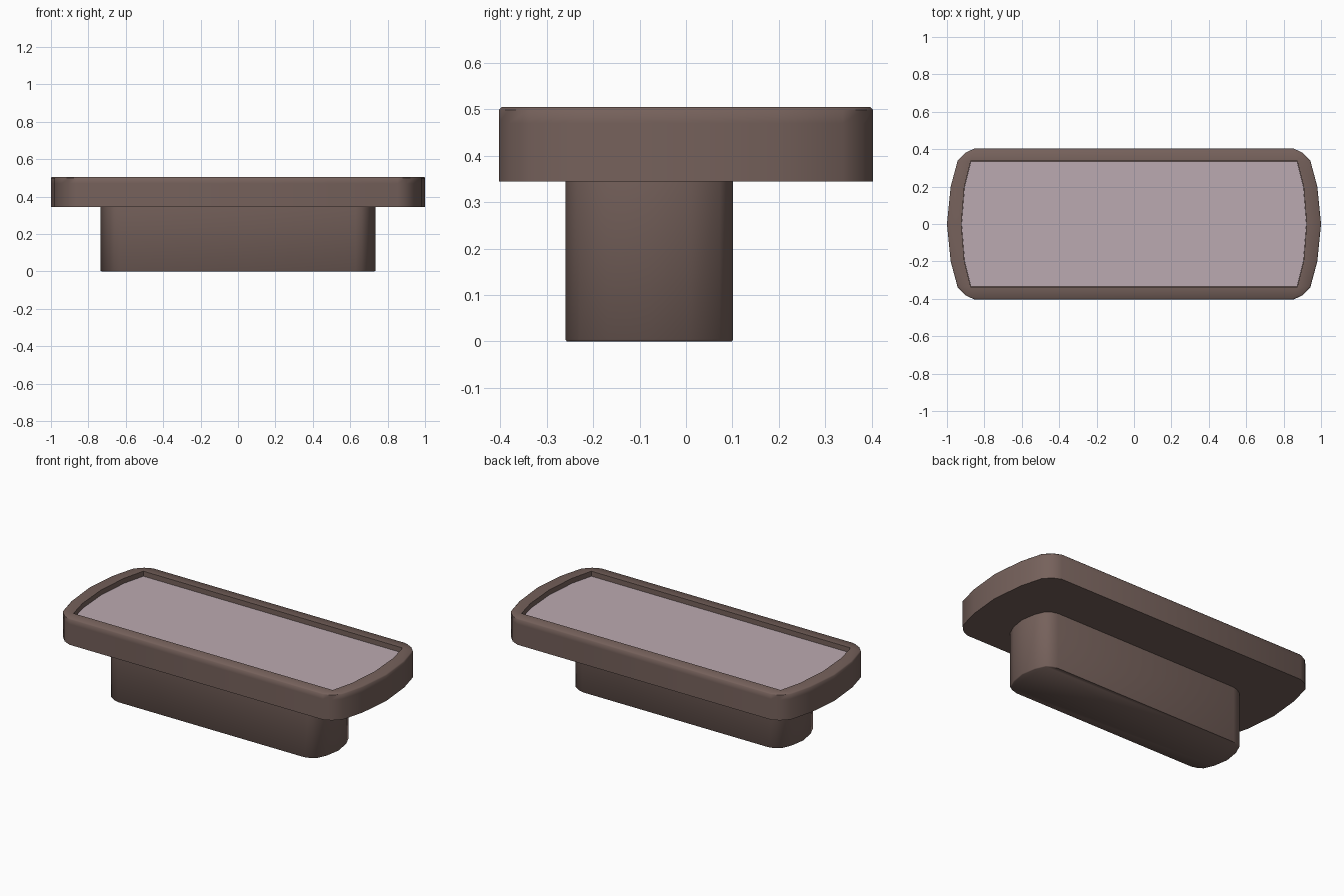
import bpy, bmesh, math

if "Cube" in bpy.data.objects:
    bpy.data.objects.remove(bpy.data.objects["Cube"])

# Quarter outlines, from the straight side's end round to the tip
OUTER = [(0.854, 0.403), (0.90, 0.382), (0.943, 0.338), (0.98, 0.20), (1.0, 0.0)]
INNER = [(0.873, 0.336)] * 3 + [(0.907, 0.20), (0.923, 0.0)]


def outline(quarter):
    """Mirror a quarter outline into a full counter-clockwise loop."""
    right = [(x, -y) for x, y in quarter] + quarter[-2::-1]
    return right + [(-x, -y) for x, y in right]


def ring(quarter, z, inset=0.0, sx=1.0, sy=1.0, dy=0.0):
    pts = outline(quarter)
    kx = (1 - inset / quarter[-1][0]) * sx
    ky = (1 - inset / quarter[0][1]) * sy
    return [(x * kx, y * ky + dy, z) for x, y in pts]


def loft(name, rings, mat):
    """Skin a stack of rings and cap both ends."""
    bm = bmesh.new()
    loops = [[bm.verts.new(p) for p in r] for r in rings]
    n = len(loops[0])
    for a, b in zip(loops, loops[1:]):
        for i in range(n):
            j = (i + 1) % n
            bm.faces.new((a[i], a[j], b[j], b[i]))
    bm.faces.new(loops[0][::-1])
    bm.faces.new(loops[-1])
    bmesh.ops.remove_doubles(bm, verts=bm.verts[:], dist=1e-5)
    bmesh.ops.recalc_face_normals(bm, faces=bm.faces[:])
    me = bpy.data.meshes.new(name)
    bm.to_mesh(me)
    bm.free()
    me.materials.append(mat)
    ob = bpy.data.objects.new(name, me)
    bpy.context.collection.objects.link(ob)
    bpy.ops.object.select_all(action='DESELECT')
    ob.select_set(True)
    bpy.context.view_layer.objects.active = ob
    bpy.ops.object.shade_smooth_by_angle(angle=math.radians(48))
    return ob


def material(name, rgb):
    m = bpy.data.materials.new(name)
    m.diffuse_color = (*rgb, 1)
    m.use_nodes = True
    m.node_tree.nodes["Principled BSDF"].inputs["Base Color"].default_value = m.diffuse_color
    return m


wood = material("dark_wood", (0.18, 0.12, 0.105))
pane = material("pale_inlay", (0.50, 0.40, 0.44))

# Table top: slab with a softened upper edge and a shallow recess
loft("table_top", [
    ring(OUTER, 0.345),
    ring(OUTER, 0.47),
    ring(OUTER, 0.499),
    ring(OUTER, 0.505, 0.006),
    ring(INNER, 0.505),
    ring(INNER, 0.44),
], wood)

# Inlay panel sitting in the recess
loft("inlay_panel", [
    ring(INNER, 0.441, 0.001),
    ring(INNER, 0.475, 0.001),
], pane)

# Pedestal: same outline, smaller and set towards the front
base = dict(sx=0.735, sy=0.448, dy=-0.079)
loft("pedestal", [
    ring(OUTER, 0.0, 0.006, **base),
    ring(OUTER, 0.004, **base),
    ring(OUTER, 0.345, **base),
], wood)
